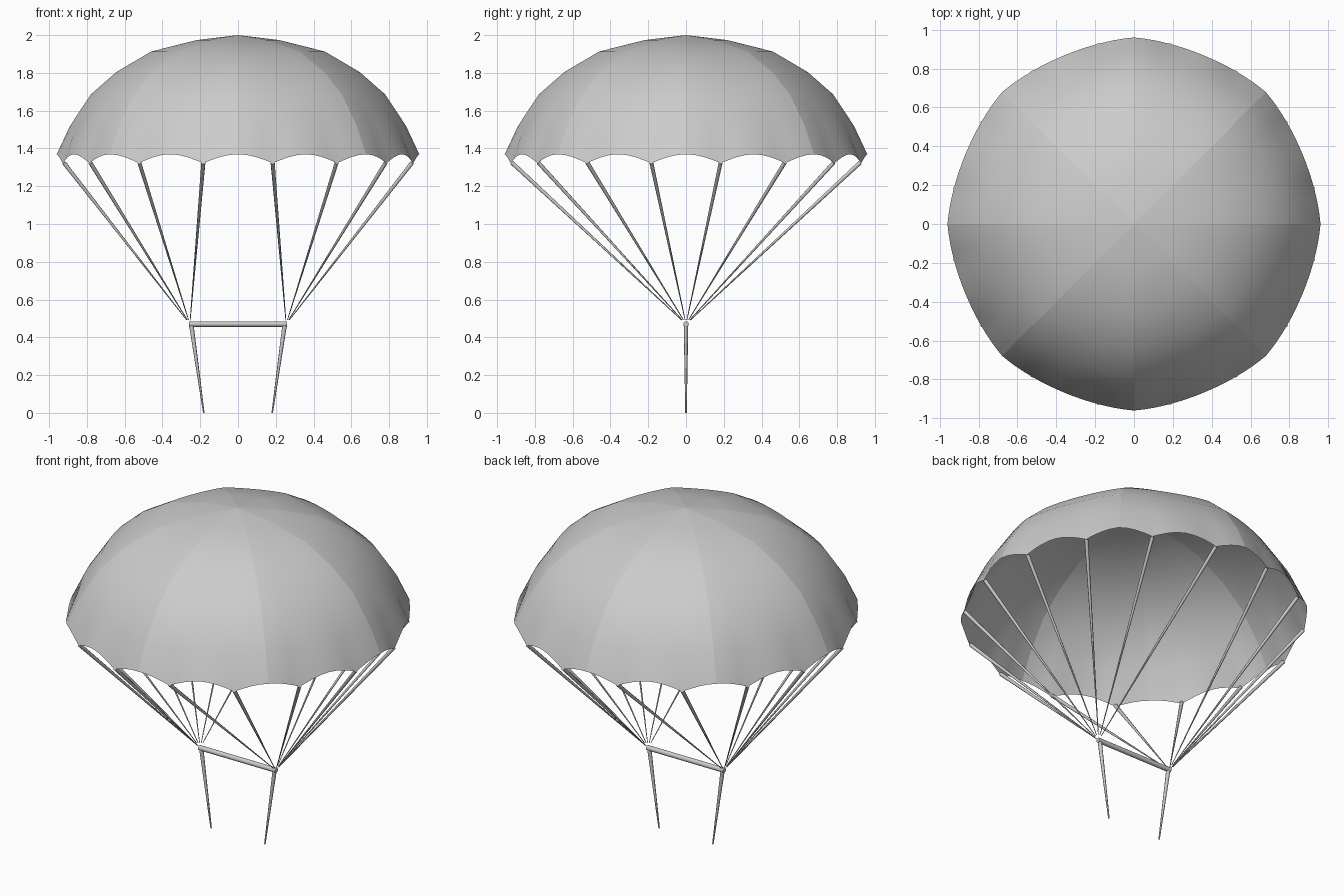
import bpy, bmesh, math
from mathutils import Vector

if "Cube" in bpy.data.objects:
    bpy.data.objects.remove(bpy.data.objects["Cube"])

grey = bpy.data.materials.new("grey")
grey.diffuse_color = (0.6, 0.6, 0.6, 1)
grey.use_nodes = True
grey.node_tree.nodes["Principled BSDF"].inputs["Base Color"].default_value = grey.diffuse_color

GORES, STEPS = 8, 16            # panels, and columns in each panel
N = GORES * STEPS
PROFILE = [(0.217, 1.974), (0.46, 1.913), (0.645, 1.804),
           (0.778, 1.687), (0.889, 1.52), (0.96, 1.369)]


def rim_point(angle, radius, z, pull):
    """Point on the canopy, drawn in between the panel seams."""
    r = radius * (1 - pull * abs(math.sin(GORES / 2 * angle)))
    return Vector((r * math.cos(angle), r * math.sin(angle), z))


def scallop(angle):
    return 1.322 + 0.047 * abs(math.cos(8 * angle))


def finish(bm, name):
    mesh = bpy.data.meshes.new(name)
    bm.to_mesh(mesh)
    bm.free()
    mesh.materials.append(grey)
    obj = bpy.data.objects.new(name, mesh)
    bpy.context.collection.objects.link(obj)
    return obj


def rod(name, a, b, r1, r2, sides):
    """Tapered round rod from a to b."""
    a, b = Vector(a), Vector(b)
    bm = bmesh.new()
    bmesh.ops.create_cone(bm, cap_ends=True, segments=sides,
                          radius1=r1, radius2=r2, depth=(b - a).length)
    for f in bm.faces:
        f.smooth = len(f.verts) == 4 and abs(f.normal.z) < 0.9
    for e in bm.edges:
        e.smooth = all(f.smooth for f in e.link_faces)
    obj = finish(bm, name)
    obj.location = (a + b) / 2
    obj.rotation_mode = 'QUATERNION'
    obj.rotation_quaternion = (b - a).to_track_quat('Z', 'Y')
    return obj


# Canopy: seamed dome with a scalloped rim
bm = bmesh.new()
apex = bm.verts.new((0, 0, 2))
rings = []
for k, (r, z) in enumerate(PROFILE):
    pull = 0.045 - 0.023 * k / (len(PROFILE) - 1)
    last = k == len(PROFILE) - 1
    ring = []
    for i in range(N):
        t = math.tau * i / N
        ring.append(bm.verts.new(rim_point(t, r, scallop(t) if last else z, pull)))
    rings.append(ring)
for i in range(N):
    j = (i + 1) % N
    bm.faces.new((apex, rings[0][i], rings[0][j]))
    for up, low in zip(rings, rings[1:]):
        bm.faces.new((up[i], low[i], low[j], up[j]))
for f in bm.faces:
    f.smooth = True
# Sharp seams between the panels
for i in range(0, N, STEPS):
    line = [apex] + [ring[i] for ring in rings]
    for a, b in zip(line, line[1:]):
        bm.edges.get((a, b)).smooth = False
finish(bm, "canopy")

# Cords: one from each scallop tip to the nearer end of the bar
for i in range(16):
    t = math.tau * (i + 0.5) / 16
    top = rim_point(t, 0.955, 1.325, 0.022)
    end = Vector((math.copysign(0.255, top.x), 0, 0.47))
    end += (top - end).normalized() * 0.03
    rod("cord", end, top, 0.002, 0.011, 8)

# Handle bar and the two tapered straps below it
rod("bar", (-0.26, 0, 0.47), (0.26, 0, 0.47), 0.0145, 0.0145, 12)
for s in (-1, 1):
    rod("strap", (s * 0.181, 0, 0), (s * 0.247, 0, 0.465), 0.004, 0.012, 8)
